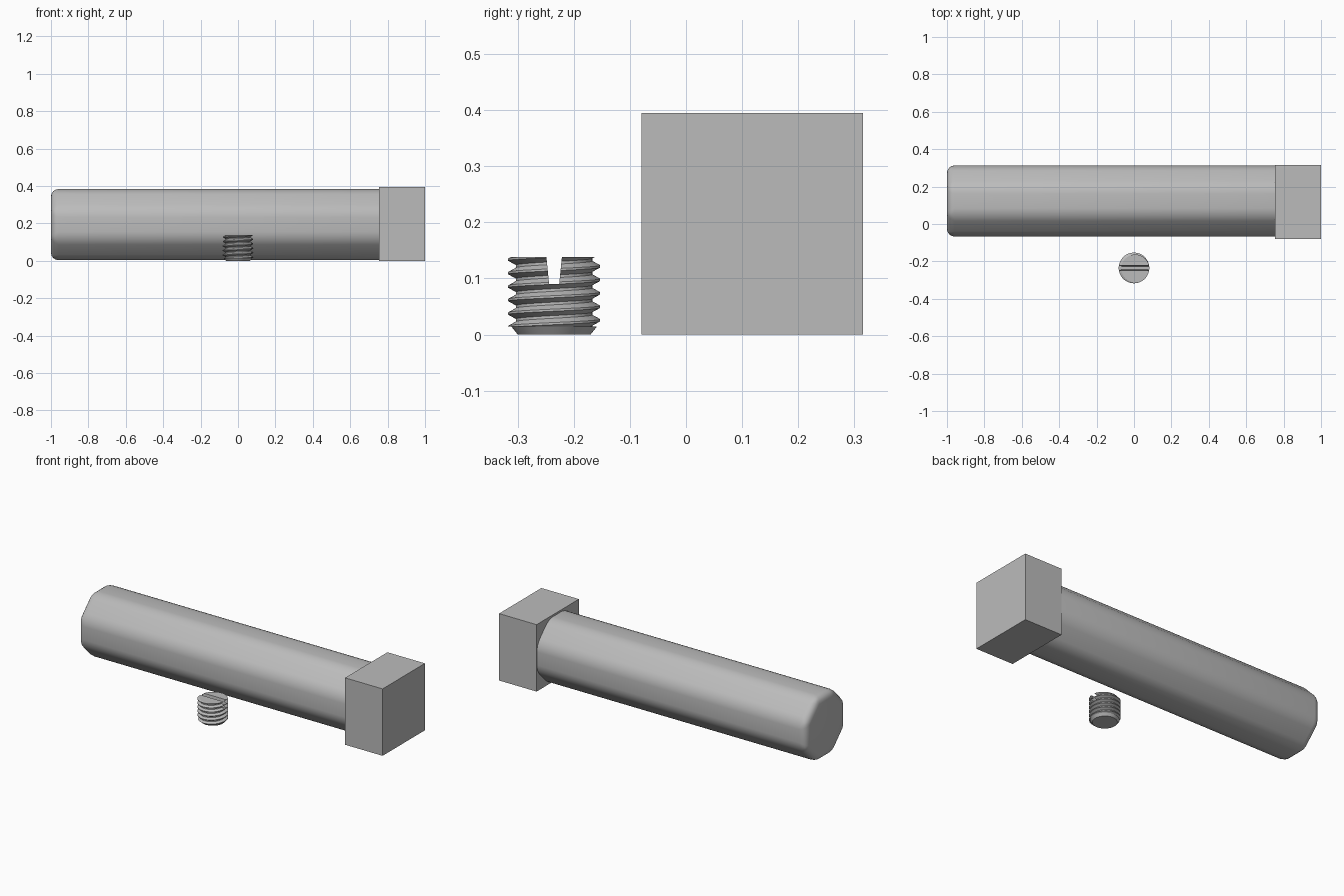
import bpy, bmesh, math
from math import cos, sin, pi

if "Cube" in bpy.data.objects:
    bpy.data.objects.remove(bpy.data.objects["Cube"], do_unlink=True)

steel = bpy.data.materials.new("grey steel")
steel.use_nodes = True
GREY = (0.5, 0.5, 0.5, 1)
steel.diffuse_color = GREY
steel.node_tree.nodes["Principled BSDF"].inputs["Base Color"].default_value = GREY


def finish(name, bm):
    bmesh.ops.recalc_face_normals(bm, faces=bm.faces)
    mesh = bpy.data.meshes.new(name)
    bm.to_mesh(mesh)
    bm.free()
    obj = bpy.data.objects.new(name, mesh)
    bpy.context.collection.objects.link(obj)
    mesh.materials.append(steel)
    return obj


def activate(obj):
    bpy.ops.object.select_all(action="DESELECT")
    obj.select_set(True)
    bpy.context.view_layer.objects.active = obj


def smooth(obj, degrees):
    activate(obj)
    bpy.ops.object.shade_smooth_by_angle(angle=math.radians(degrees))


def prism(name, profile, place, start, end):
    """Extrude a 2D profile along x."""
    bm = bmesh.new()
    rings = [[bm.verts.new((x, place[0] + u, place[1] + v)) for u, v in profile]
             for x in (start, end)]
    n = len(profile)
    for ring in rings:
        bm.faces.new(ring)
    for i in range(n):
        j = (i + 1) % n
        bm.faces.new((rings[0][i], rings[0][j], rings[1][j], rings[1][i]))
    return finish(name, bm)


# Square head
h = 0.1975
prism("square_head", [(-h, -h), (h, -h), (h, h), (-h, h)], (0.118, h), 0.755, 1)

# Octagonal shaft with rounded edges, its end set into the head
R = 0.19 / cos(pi / 8)
octagon = [(R * cos((i + 0.5) * pi / 4), R * sin((i + 0.5) * pi / 4)) for i in range(8)]
shaft = prism("octagonal_shaft", octagon, (0.123, 0.194), -1, 0.85)
bevel = shaft.modifiers.new("rounded_edges", "BEVEL")
bevel.width = 0.04
bevel.segments = 4
bevel.limit_method = "ANGLE"
activate(shaft)
bpy.ops.object.modifier_apply(modifier=bevel.name)
smooth(shaft, 30)

# Set screw: helical rows of points, clamped between the tapered tip and the flat top
SY, TOP, TIP, PITCH = -0.235, 0.138, 0.014, 0.024
ROOT, CREST, SIDES = 0.068, 0.082, 64
STEPS = (-0.08, 0.08, 0.4, 0.6)


def thread_radius(phase):
    d = abs((phase + 0.5) % 1 - 0.5)
    t = min(max((d - 0.08) / 0.32, 0), 1)
    return CREST + (ROOT - CREST) * t


bm = bmesh.new()
columns = []
for i in range(SIDES + 1):
    a = 2 * pi * i / SIDES
    crest_z = 0.1215 + PITCH * (i / SIDES - 0.25)
    points = [(0, 0), (0.065, 0), (0.076, TIP)]
    for k in range(-7, 4):
        for s in STEPS:
            z = min(max(crest_z + (k + s) * PITCH, TIP), TOP)
            points.append((thread_radius((z - crest_z) / PITCH), z))
    points.append((0, TOP))
    columns.append([bm.verts.new((r * cos(a), SY + r * sin(a), z)) for r, z in points])
for c, d in zip(columns, columns[1:]):
    for j in range(len(c) - 1):
        bm.faces.new((c[j], d[j], d[j + 1], c[j + 1]))
bmesh.ops.remove_doubles(bm, verts=bm.verts, dist=0.00005)
bmesh.ops.dissolve_degenerate(bm, edges=bm.edges, dist=0.00005)
screw = finish("set_screw", bm)

# Driver slot, a little wider at the top
slot = prism("slot_cutter", [(-0.009, 0.09), (0.009, 0.09), (0.015, 0.15), (-0.015, 0.15)],
             (SY, 0), -0.12, 0.12)
cut = screw.modifiers.new("driver_slot", "BOOLEAN")
cut.operation = "DIFFERENCE"
cut.solver = "EXACT"
cut.object = slot
activate(screw)
bpy.ops.object.modifier_apply(modifier=cut.name)
bpy.data.objects.remove(slot, do_unlink=True)
smooth(screw, 25)
